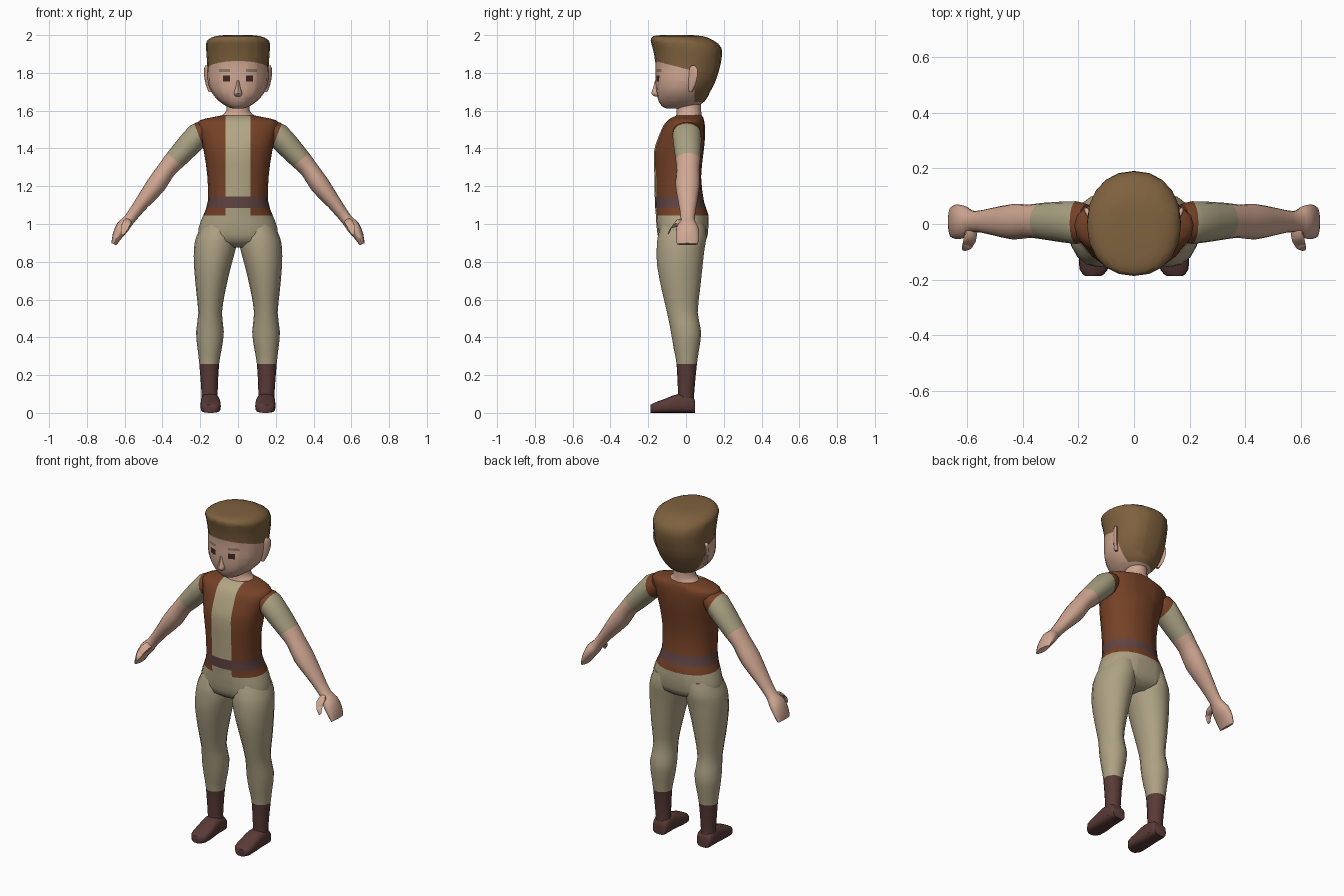
import bpy, bmesh, math
from mathutils import Vector as V

if "Cube" in bpy.data.objects:
    bpy.data.objects.remove(bpy.data.objects["Cube"])


def mat(name, *rgb):
    m = bpy.data.materials.new(name)
    m.diffuse_color = (*rgb, 1)
    m.use_nodes = True
    m.node_tree.nodes["Principled BSDF"].inputs["Base Color"].default_value = m.diffuse_color
    return m


SKIN = mat("skin", .64, .39, .29)
HAIR = mat("hair brown", .21, .12, .048)
VEST = mat("vest russet", .18, .054, .02)
SHIRT = mat("shirt cream", .45, .38, .23)
SLEEVE = mat("sleeve khaki", .39, .35, .22)
PANTS = mat("trouser beige", .42, .36, .23)
BELT = mat("belt plum", .12, .058, .055)
BOOT = mat("boot brown", .10, .043, .038)
EYE = mat("eye dark brown", .05, .02, .018)
BROW = mat("brow green grey", .25, .21, .13)


def smooth_path(rings, sub):
    """Catmull-Rom interpolation of (centre, axis a, axis b) rings."""
    out, n = [], len(rings)
    for i in range(n - 1):
        q = [rings[min(max(i + k, 0), n - 1)] for k in (-1, 0, 1, 2)]
        for j in range(sub):
            t = j / sub
            out.append([(p1 * 2 + (p2 - p0) * t + (p0 * 2 - p1 * 5 + p2 * 4 - p3) * t * t
                         + (p1 * 3 - p0 - p2 * 3 + p3) * t ** 3) * .5
                        for p0, p1, p2, p3 in zip(*q)])
    return out + [rings[-1]]


def loft(name, rings, mats, rule=None, cuts=(), n=16, sub=2, power=2.0, mirror=False):
    """Skin closed rings, cut along planes, then colour the faces by rule(centre)."""
    bm = bmesh.new()
    loops = []
    sp = lambda v: math.copysign(abs(v) ** (2 / power), v)
    for c, a, b in smooth_path(rings, sub):
        loops.append([bm.verts.new(c + a * sp(math.cos(k * math.tau / n)) + b * sp(math.sin(k * math.tau / n)))
                      for k in range(n)])
    for p, q in zip(loops, loops[1:]):
        for k in range(n):
            bm.faces.new((p[k], p[(k + 1) % n], q[(k + 1) % n], q[k]))
    bm.faces.new(loops[0])
    bm.faces.new(loops[-1])
    for co, no in cuts:
        bmesh.ops.bisect_plane(bm, geom=bm.verts[:] + bm.edges[:] + bm.faces[:], dist=1e-5,
                               plane_co=co, plane_no=no)
    bmesh.ops.recalc_face_normals(bm, faces=bm.faces)
    if rule:
        for f in bm.faces:
            f.material_index = mats.index(rule(f.calc_center_median()))
    me = bpy.data.meshes.new(name)
    bm.to_mesh(me)
    bm.free()
    for m in mats:
        me.materials.append(m)
    ob = bpy.data.objects.new(name, me)
    bpy.context.collection.objects.link(ob)
    if mirror:
        ob.modifiers.new("mirror", 'MIRROR').use_mirror_merge = False
    bpy.ops.object.select_all(action='DESELECT')
    ob.select_set(True)
    bpy.context.view_layer.objects.active = ob
    bpy.ops.object.shade_smooth_by_angle(angle=math.radians(50))
    return ob


def level(z, rx, y0, y1, x=0):
    """Horizontal ring at height z."""
    return V((x, (y0 + y1) / 2, z)), V((rx, 0, 0)), V((0, (y1 - y0) / 2, 0))


def zcut(*zs):
    return [((0, 0, z), (0, 0, 1)) for z in zs]


def xcut(*xs):
    return [((s * x, 0, 0), (1, 0, 0)) for x in xs for s in (-1, 1)]


# torso: vest, shirt front, belt and trouser top
def torso_rule(p):
    front = abs(p.x) < .065 and p.y < -.03
    if 1.085 < p.z < 1.145:
        return BELT
    if p.z < 1.045 or (front and p.z < 1.1):
        return PANTS
    return SHIRT if front else VEST


loft("torso", [level(*r) for r in (
    (.875, .10, -.08, .05), (.91, .20, -.14, .105), (.98, .208, -.155, .118), (1.05, .182, -.16, .118),
    (1.12, .16, -.165, .095), (1.25, .162, -.167, .08), (1.38, .18, -.17, .093), (1.45, .197, -.15, .10),
    (1.52, .217, -.12, .10), (1.55, .20, -.095, .095), (1.566, .13, -.07, .09), (1.578, .07, -.04, .08))],
    [VEST, SHIRT, BELT, PANTS], torso_rule, zcut(1.045, 1.085, 1.145) + xcut(.065), n=20, power=2.15)

# legs with boot shafts
loft("legs", [level(z, (x1 - x0) / 2, y0, y1, (x0 + x1) / 2) for z, x0, x1, y0, y1 in (
    (1.0, .02, .19, -.13, .10), (.93, .008, .222, -.15, .108), (.87, .012, .233, -.155, .098),
    (.78, .036, .233, -.153, .088), (.65, .066, .222, -.128, .074), (.53, .085, .21, -.10, .062),
    (.43, .075, .222, -.08, .08), (.34, .086, .214, -.065, .07), (.26, .10, .205, -.05, .058),
    (.10, .108, .193, -.042, .043), (.02, .10, .195, -.04, .046))],
    [PANTS, BOOT], lambda p: BOOT if p.z < .26 else PANTS, zcut(.26), mirror=True)

# feet
loft("feet", [(V((x, y, h / 2)), V((w, 0, 0)), V((0, 0, h / 2))) for y, x, w, h in (
    (.048, .147, .04, .06), (.03, .147, .048, .09), (-.04, .147, .05, .10), (-.11, .145, .054, .075),
    (-.165, .145, .05, .055), (-.188, .147, .028, .043))],
    [BOOT], power=3.2, mirror=True)

# arms: each ring stands across the arm path
path = [(.17, 1.505, .045, -.06, .07), (.21, 1.472, .066, -.072, .082), (.33, 1.343, .056, -.055, .076),
        (.378, 1.288, .049, -.05, .07), (.435, 1.205, .052, -.056, .072), (.51, 1.11, .038, -.04, .058),
        (.577, 1.022, .03, -.028, .046), (.61, .985, .036, -.05, .065), (.64, .935, .026, -.054, .07),
        (.657, .893, .014, -.048, .062)]
rings = []
for i, (x, z, r, y0, y1) in enumerate(path):
    p, q = path[max(i - 1, 0)], path[min(i + 1, len(path) - 1)]
    t = V((q[0] - p[0], 0, q[1] - p[1])).normalized()
    rings.append((V((x, (y0 + y1) / 2, z)), V((-t.z, 0, t.x)) * r, V((0, (y1 - y0) / 2, 0))))
armhole = V((.21, 0, 1.475)), V((.933, 0, -.359))
cuff = V((.333, 0, 1.34)), V((.636, 0, -.772))


def arm_rule(p):
    if (p - armhole[0]).dot(armhole[1]) < 0:
        return VEST
    return SLEEVE if (p - cuff[0]).dot(cuff[1]) < 0 else SKIN


loft("arms", rings, [VEST, SLEEVE, SKIN], arm_rule, (armhole, cuff), mirror=True)

# thumbs
loft("thumbs", [(V(c), V((r, 0, 0)), V((0, r * .7, r))) for c, r in (
    ((.585, -.02, 1.01), .022), ((.592, -.062, 1.0), .023), ((.602, -.083, .975), .017),
    ((.61, -.09, .95), .009))], [SKIN], n=8, mirror=True)

# neck
loft("neck", [level(*r) for r in (
    (1.55, .10, -.06, .085), (1.575, .085, -.052, .083), (1.60, .062, -.05, .08), (1.66, .06, -.045, .08))], [SKIN])

# head: face, hair, eyes and brows
hairline = V((0, -.16, 1.862)), V((0, .25, .968))


def head_rule(p):
    if (p - hairline[0]).dot(hairline[1]) > 0 or (p.y > .045 and p.z > 1.645):
        return HAIR
    if p.y < -.05:
        if .042 < abs(p.x) < .08 and 1.755 < p.z < 1.787:
            return EYE
        if .042 < abs(p.x) < .10 and 1.806 < p.z < 1.82:
            return BROW
    return SKIN


loft("head", [level(*r) for r in (
    (1.612, .03, -.105, -.01), (1.622, .058, -.125, .05), (1.65, .10, -.145, .10), (1.70, .142, -.158, .128),
    (1.76, .16, -.162, .158), (1.85, .163, -.162, .184), (1.93, .169, -.176, .189), (1.972, .163, -.187, .145),
    (1.994, .12, -.175, .09), (2.0, .07, -.13, .03))],
    [SKIN, HAIR, EYE, BROW], head_rule,
    [hairline, ((0, .045, 0), (0, 1, 0))] + zcut(1.645, 1.755, 1.787, 1.806, 1.82) + xcut(.042, .08, .10),
    n=20, power=2.15)

# nose
loft("nose", [level(*r) for r in (
    (1.675, .012, -.165, -.13), (1.69, .022, -.184, -.13), (1.715, .016, -.176, -.13), (1.76, .007, -.164, -.14))],
    [SKIN], n=8)

# ears: flat shells flaring outward to the back
loft("ears", [(V((x, y, z)), V((.5, .866, 0)) * r, V((.866, -.5, 0)) * .01) for z, x, y, r in (
    (1.70, .147, .025, .008), (1.735, .156, .03, .022), (1.79, .162, .034, .032), (1.825, .164, .038, .024),
    (1.838, .164, .04, .008))], [SKIN], n=10, mirror=True)
